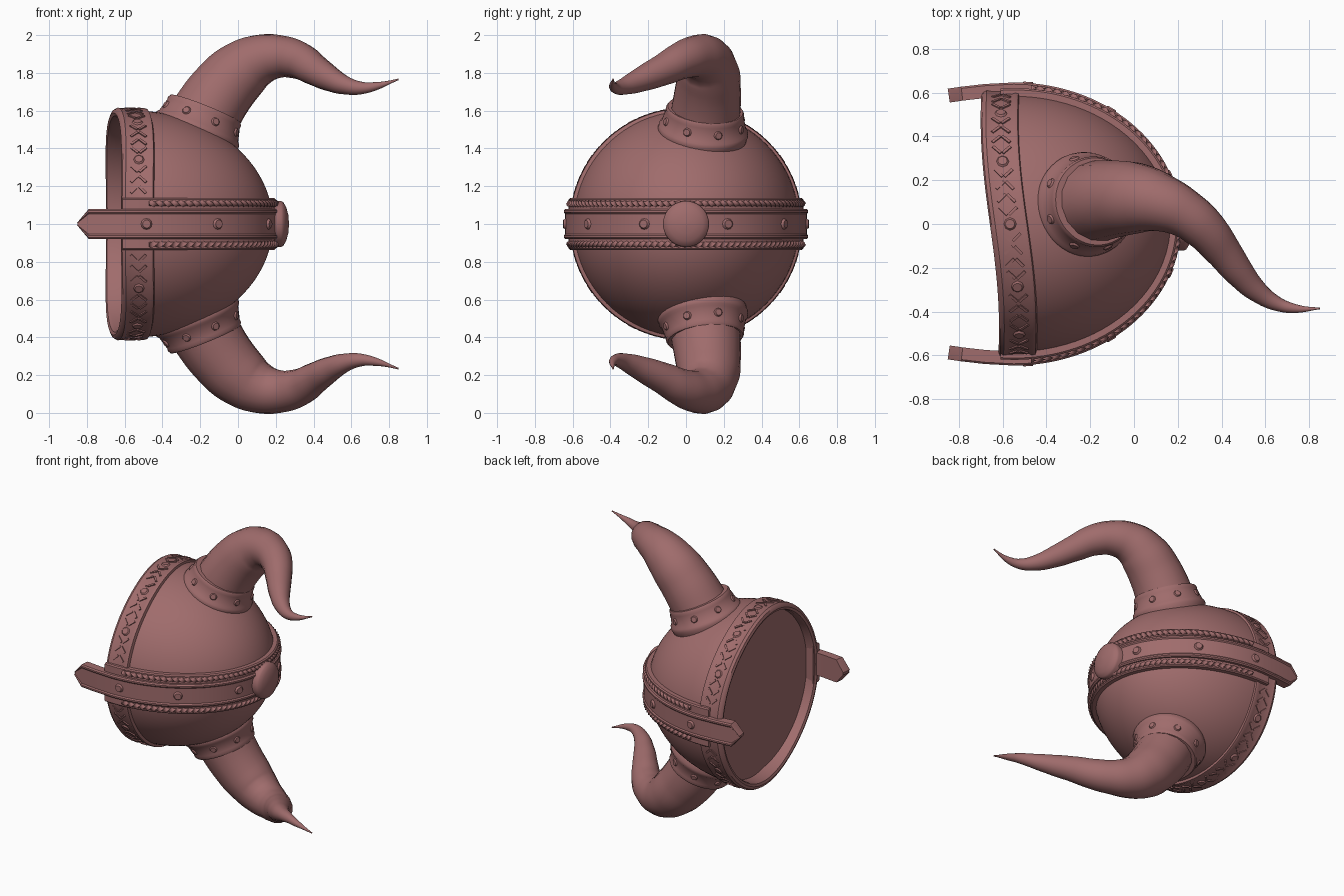
import bpy, bmesh
from math import sin, cos, pi, radians, sqrt
from mathutils import Vector, Matrix

if "Cube" in bpy.data.objects:
    bpy.data.objects.remove(bpy.data.objects["Cube"])

clay = bpy.data.materials.new("dusty_red")
clay.use_nodes = True
clay.diffuse_color = (0.35, 0.15, 0.15, 1)
clay.node_tree.nodes["Principled BSDF"].inputs["Base Color"].default_value = (0.35, 0.15, 0.15, 1)

CX = -0.55      # x of the widest section of the dome


def finish(name, mesh, mirror=False, angle=38):
    """Make an object on the symmetry plane z = 1, smooth with sharp edges."""
    mesh.materials.clear()
    mesh.materials.append(clay)
    mesh.shade_smooth()
    mesh.set_sharp_from_angle(angle=radians(angle))
    ob = bpy.data.objects.new(name, mesh)
    bpy.context.collection.objects.link(ob)
    ob.location.z = 1
    if mirror:
        mod = ob.modifiers.new("Mirror", "MIRROR")
        mod.use_axis = (False, False, True)
        mod.use_mirror_merge = False
    return ob


def from_bmesh(name, bm, mirror=False, angle=38):
    bmesh.ops.recalc_face_normals(bm, faces=bm.faces)
    mesh = bpy.data.meshes.new(name)
    bm.to_mesh(mesh)
    bm.free()
    return finish(name, mesh, mirror, angle)


def skin(bm, rings, closed=True, caps=True):
    """Bridge rings of vertices."""
    n = len(rings[0])
    for a, b in zip(rings, rings[1:]):
        for j in range(n if closed else n - 1):
            k = (j + 1) % n
            bm.faces.new((a[j], a[k], b[k], b[j]))
    if caps:
        bm.faces.new(rings[0])
        bm.faces.new(rings[-1])


def frame(origin, normal, side):
    """Matrix whose z is the normal and whose x is as near the side as possible."""
    z = Vector(normal).normalized()
    y = z.cross(Vector(side)).normalized()
    x = y.cross(z)
    m = Matrix((x, y, z)).transposed().to_4x4()
    m.translation = origin
    return m


def lathe(name, profile, mat, segs=64, warp=None, mirror=False, caps=True):
    """Turn (height, radius) points around the z axis of a frame."""
    bm = bmesh.new()
    rings = []
    for h, r in profile:
        ring = []
        for i in range(segs):
            a = 2 * pi * i / segs
            p = mat @ Vector((r * cos(a), r * sin(a), h))
            if warp:
                p.x += warp(p.y)
            ring.append(bm.verts.new(p))
        rings.append(ring)
    skin(bm, rings, caps=caps)
    return from_bmesh(name, bm, mirror)


def sweep(name, path, section, mirror=False, angle=38):
    """Sweep section(i) = [(outward, z)...] along a path in the xy plane."""
    bm = bmesh.new()
    rings = []
    for i, p in enumerate(path):
        t = (path[min(i + 1, len(path) - 1)] - path[max(i - 1, 0)]).normalized()
        n = Vector((-t.y, t.x))
        rings.append([bm.verts.new((p.x + n.x * d, p.y + n.y * d, z)) for d, z in section(i)])
    skin(bm, rings)
    return from_bmesh(name, bm, mirror, angle)


def ellipse(a, b, limit, count):
    """Arc over the dome from the back side to the front side."""
    ts = [radians(limit) * (1 - 2 * i / (count - 1)) for i in range(count)]
    return [Vector((CX + a * cos(t), b * sin(t))) for t in ts]


def add_stud(bm, mat, r, h, sides=12):
    bmesh.ops.create_cone(bm, cap_ends=True, segments=sides, radius1=r, radius2=r * 0.65,
                          depth=h, matrix=mat)


def rim_wave(y):
    return -0.042 * sin(3.3 * y)


# Dome shell
axis_x = frame((0, 0, 0), (1, 0, 0), (0, 1, 0))
dome = [(CX + 0.735 * sin(t), 0.6 * cos(t)) for t in [radians(90 * i / 24) for i in range(24)]]
lathe("dome", dome + [(CX + 0.735, 0.004)], axis_x, 96)

# Rim band with rounded lip and recessed inner face
rim = [(-0.56, 0.005), (-0.56, 0.565), (-0.635, 0.565), (-0.652, 0.572), (-0.659, 0.588),
       (-0.652, 0.606), (-0.635, 0.616), (-0.615, 0.612), (-0.52, 0.609), (-0.505, 0.615),
       (-0.49, 0.612), (-0.48, 0.58)]
lathe("rim_band", rim, axis_x, 96, rim_wave)

# Raised ornament on the rim: studs with slanted bars between them
bm = bmesh.new()
for cell in range(-3, 4):
    for step in range(5):
        a = radians(cell * 28 + (step - 2) * 5.6)
        if abs(a) > radians(76):
            continue
        n = Vector((0, sin(a), cos(a)))
        pos = n * 0.611
        pos.x = -0.567 + rim_wave(pos.y)
        m = frame(pos, n, (1, 0, 0))
        if step == 2:
            add_stud(bm, m, 0.034, 0.014, 8)
        else:
            for side in (-1, 1):
                turn = Matrix.Rotation(side * (1 if step % 2 else -1) * pi / 4, 4, "Z")
                bar = m @ Matrix.Translation((side * 0.022, 0, 0)) @ turn
                bmesh.ops.create_cube(bm, size=1, matrix=bar @ Matrix.Diagonal((0.05, 0.013, 0.012, 1)))
from_bmesh("rim_ornament", bm, mirror=True)

# Wide flange under the central strap
flange_path = ellipse(0.735, 0.605, 90, 65)
flange_path = [Vector((-0.61, 0.603))] + flange_path + [Vector((-0.61, -0.603))]
flange = [(-0.05, -0.137), (0.008, -0.137), (0.016, -0.13), (0.016, 0.13), (0.008, 0.137), (-0.05, 0.137)]
sweep("crest_flange", flange_path, lambda i: flange)


# Twisted rope trim along both edges of the strap
def rope_section(i):
    pts = []
    for k in range(9):
        a = 2 * pi * k / 9
        r = 0.015 + 0.004 * cos(3 * a)
        pts.append((0.014 + r * cos(a + i * 0.35), 0.108 + r * sin(a + i * 0.35)))
    return pts


sweep("rope_trim", ellipse(0.735, 0.605, 84, 330), rope_section, mirror=True, angle=60)

# Central strap with pointed ends hanging past the rim
arc = ellipse(0.722, 0.603, 90, 65)
tail = [Vector((-0.845, 0.575)), Vector((-0.785, 0.584)), Vector((-0.68, 0.596))]
strap_path = tail + arc + [Vector((p.x, -p.y)) for p in reversed(tail)]


def strap_section(i):
    w = 0.1 if i in (0, len(strap_path) - 1) else 1
    half = [(-0.02, 0.08), (0.036, 0.08), (0.044, 0.072), (0.044, 0.062), (0.037, 0.054)]
    return [(d, z * w) for d, z in half] + [(d, -z * w) for d, z in reversed(half)]


sweep("central_strap", strap_path, strap_section, angle=30)

# Studs on the strap
bm = bmesh.new()
for deg in (85, 54, 20):
    for s in (-1, 1):
        t = radians(deg) * s
        n = Vector((0.603 * cos(t), 0.722 * sin(t), 0)).normalized()
        pos = Vector((CX + 0.722 * cos(t), 0.603 * sin(t), 0)) + n * 0.04
        add_stud(bm, frame(pos, n, (0, 0, 1)), 0.033, 0.018)
from_bmesh("strap_studs", bm)

# Round boss at the crown
boss = [(0.17, 0.12), (0.228, 0.122), (0.24, 0.115), (0.255, 0.09), (0.266, 0.05), (0.27, 0.004)]
lathe("crown_boss", boss, axis_x, 40)

# Collars that hold the horns
collar_frame = frame((-0.22, 0.09, 0.49), (0.37, 0.1, 0.92), (1, 0, 0))
collar = [(-0.09, 0.22), (-0.02, 0.236), (0.0, 0.24), (0.02, 0.236), (0.03, 0.226), (0.1, 0.207),
          (0.115, 0.208), (0.128, 0.2), (0.13, 0.16)]
lathe("horn_collars", collar, collar_frame, 48, mirror=True)

bm = bmesh.new()
for i in range(8):
    a = 2 * pi * (i + 0.5) / 8
    d = Vector((cos(a), sin(a), 0.25))
    local = frame((0.217 * cos(a), 0.217 * sin(a), 0.065), d, (0, 0, 1))
    add_stud(bm, collar_frame @ local, 0.027, 0.014)
from_bmesh("collar_studs", bm, mirror=True)

# Horns: tapering curve, (x, y, z above the centre, radius)
horn = [(-0.19, 0.10, 0.55, 0.188), (-0.09, 0.115, 0.70, 0.177), (0.01, 0.118, 0.805, 0.163),
        (0.11, 0.10, 0.867, 0.138), (0.22, 0.055, 0.886, 0.114), (0.32, -0.02, 0.867, 0.1),
        (0.40, -0.115, 0.82, 0.085), (0.48, -0.22, 0.773, 0.069), (0.56, -0.305, 0.737, 0.051),
        (0.65, -0.363, 0.72, 0.034), (0.74, -0.387, 0.732, 0.02), (0.85, -0.386, 0.766, 0.004)]
curve = bpy.data.curves.new("horn_path", "CURVE")
curve.dimensions = "3D"
curve.bevel_depth = 1
curve.bevel_resolution = 6
curve.resolution_u = 6
curve.use_fill_caps = True
spline = curve.splines.new("BEZIER")
spline.radius_interpolation = "CARDINAL"
spline.bezier_points.add(len(horn) - 1)
for bp, (x, y, z, r) in zip(spline.bezier_points, horn):
    bp.co = (x, y, z)
    bp.radius = r
    bp.handle_left_type = bp.handle_right_type = "AUTO"
guide = bpy.data.objects.new("horn_guide", curve)
bpy.context.collection.objects.link(guide)
bpy.context.view_layer.update()
evaluated = guide.evaluated_get(bpy.context.evaluated_depsgraph_get())
horn_mesh = bpy.data.meshes.new_from_object(evaluated)
bpy.data.objects.remove(guide)
finish("horns", horn_mesh, mirror=True, angle=60)
